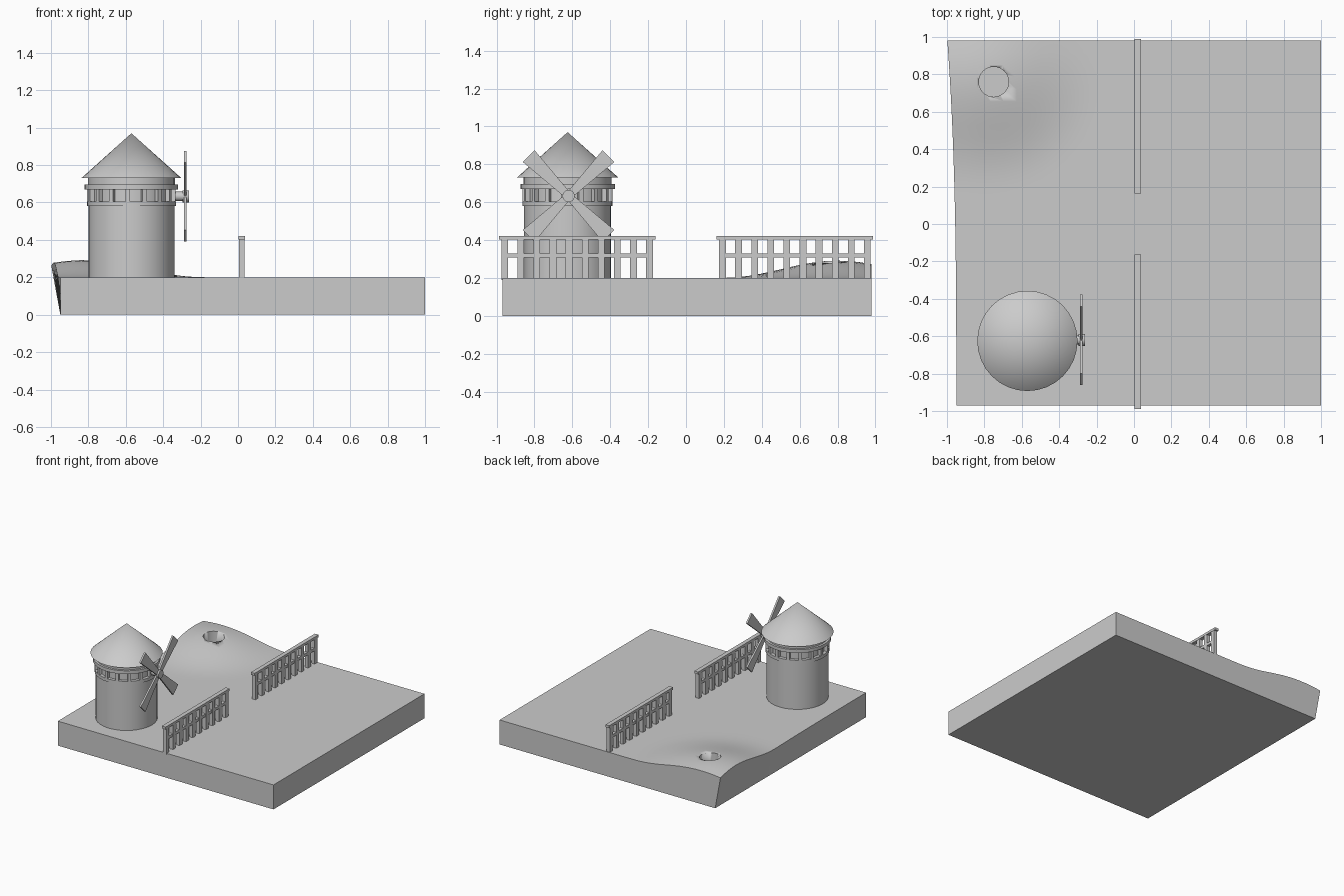
import bpy, bmesh, math
from mathutils import Matrix, Vector

if "Cube" in bpy.data.objects:
    bpy.data.objects.remove(bpy.data.objects["Cube"])

grey = bpy.data.materials.new("plain grey")
grey.diffuse_color = (0.6, 0.6, 0.6, 1)
grey.use_nodes = True
grey.node_tree.nodes["Principled BSDF"].inputs["Base Color"].default_value = grey.diffuse_color


def finish(name, bm, smooth=True):
    bmesh.ops.recalc_face_normals(bm, faces=bm.faces)
    me = bpy.data.meshes.new(name)
    bm.to_mesh(me)
    bm.free()
    ob = bpy.data.objects.new(name, me)
    bpy.context.collection.objects.link(ob)
    me.materials.append(grey)
    if smooth:
        bpy.ops.object.select_all(action='DESELECT')
        ob.select_set(True)
        bpy.context.view_layer.objects.active = ob
        bpy.ops.object.shade_smooth_by_angle(angle=math.radians(30))
    return ob


def add_box(bm, lo, hi, extra=Matrix()):
    lo, hi = Vector(lo), Vector(hi)
    m = extra @ Matrix.Translation((lo + hi) / 2) @ Matrix.Diagonal((*(hi - lo), 1))
    bmesh.ops.create_cube(bm, size=1, matrix=m)


def lathe(name, cx, cy, profile, n=32):
    """Closed round part from (radius, z) pairs."""
    bm = bmesh.new()
    rings = []
    for r, z in profile:
        if r == 0:
            rings.append([bm.verts.new((cx, cy, z))] * n)
        else:
            rings.append([bm.verts.new((cx + r * math.cos(2 * math.pi * i / n),
                                        cy + r * math.sin(2 * math.pi * i / n), z)) for i in range(n)])
    for a, b in zip(rings, rings[1:]):
        for i in range(n):
            j = (i + 1) % n
            bm.faces.new(list(dict.fromkeys((a[i], a[j], b[j], b[i]))))
    return finish(name, bm)


# Ground slab with a raised, outward-leaning back left corner
X0, X1, Y0, Y1, TOP, N = -0.95, 1.0, -0.97, 0.98, 0.2, 30


def ground_top(x, y):
    d = math.hypot(x + 0.80, y - 0.80)
    h = 0.092 * max(0, 1 - (d / 0.66) ** 2) ** 3
    lean = 0.048 * ((y - Y0) / (Y1 - Y0)) ** 3 * max(0, min(1, (-0.6 - x) / 0.35))
    return (x - lean, y, TOP + h)


bm = bmesh.new()
grid = [[bm.verts.new(ground_top(X0 + (X1 - X0) * i / N, Y0 + (Y1 - Y0) * j / N))
         for j in range(N + 1)] for i in range(N + 1)]
for i in range(N):
    for j in range(N):
        bm.faces.new((grid[i][j], grid[i + 1][j], grid[i + 1][j + 1], grid[i][j + 1]))
rim = ([(i, 0) for i in range(N)] + [(N, j) for j in range(N)]
       + [(i, N) for i in range(N, 0, -1)] + [(0, j) for j in range(N, 0, -1)])
low = [bm.verts.new((X0 + (X1 - X0) * i / N, Y0 + (Y1 - Y0) * j / N, 0)) for i, j in rim]
for k, (i, j) in enumerate(rim):
    n = (k + 1) % len(rim)
    a, b = rim[n]
    bm.faces.new((low[k], low[n], grid[a][b], grid[i][j]))
bm.faces.new(low)
ground = finish("ground", bm)

# Round hole in the hill
cutter = lathe("hole_cutter", -0.75, 0.76, [(0, 0.2), (0.08, 0.2), (0.08, 0.4), (0, 0.4)])
cutter.hide_render = True
cutter.hide_set(True)
mod = ground.modifiers.new("hole", 'BOOLEAN')
mod.operation = 'DIFFERENCE'
mod.solver = 'EXACT'
mod.object = cutter

# Mill tower with recessed window band
CX, CY = -0.57, -0.625
lathe("tower", CX, CY, [(0, 0.2), (0.23, 0.2), (0.23, 0.58), (0.238, 0.58), (0.238, 0.605),
                        (0.212, 0.605), (0.212, 0.67), (0.25, 0.67), (0.25, 0.697),
                        (0.232, 0.697), (0.232, 0.735), (0, 0.735)])
lathe("roof", CX, CY, [(0, 0.73), (0.268, 0.73), (0, 0.97)])

# Posts between the windows
bm = bmesh.new()
for k in range(16):
    turn = Matrix.Translation((CX, CY, 0)) @ Matrix.Rotation(math.radians(-95 + 22.5 * k), 4, 'Z')
    add_box(bm, (0.205, -0.012, 0.60), (0.237, 0.012, 0.675), turn)
finish("window_posts", bm, False)

# Sail hub and axle
HY, HZ = -0.62, 0.633
bm = bmesh.new()
for x0, x1, r in ((-0.36, -0.27, 0.025), (-0.297, -0.262, 0.032)):
    m = Matrix.Translation(((x0 + x1) / 2, HY, HZ)) @ Matrix.Rotation(math.pi / 2, 4, 'Y')
    bmesh.ops.create_cone(bm, cap_ends=True, segments=20, radius1=r, radius2=r, depth=x1 - x0, matrix=m)
finish("sail_hub", bm)

# Four sails, widening outward
bm = bmesh.new()
for k in range(4):
    turn = Matrix.Translation((-0.283, HY, HZ)) @ Matrix.Rotation(math.radians(45 + 90 * k), 4, 'X')
    outline = [(-0.018, 0.0), (0.018, 0.0), (0.044, 0.298), (-0.044, 0.298)]
    back, front = ([bm.verts.new(turn @ Vector((x, y, z))) for y, z in outline] for x in (-0.007, 0.007))
    bm.faces.new(back)
    bm.faces.new(front)
    for i in range(4):
        j = (i + 1) % 4
        bm.faces.new((back[i], back[j], front[j], front[i]))
finish("sails", bm, False)

# Two fences with a gap between them
for name, y0 in (("front_fence", -0.975), ("back_fence", 0.175)):
    bm = bmesh.new()
    for k in range(10):
        y = y0 + k * 0.085
        add_box(bm, (0.005, y, 0.19), (0.035, y + 0.035, 0.405))
    add_box(bm, (0.007, y0, 0.307), (0.033, y0 + 0.80, 0.33))
    add_box(bm, (0.003, y0 - 0.013, 0.402), (0.037, y0 + 0.813, 0.422))
    finish(name, bm, False)
